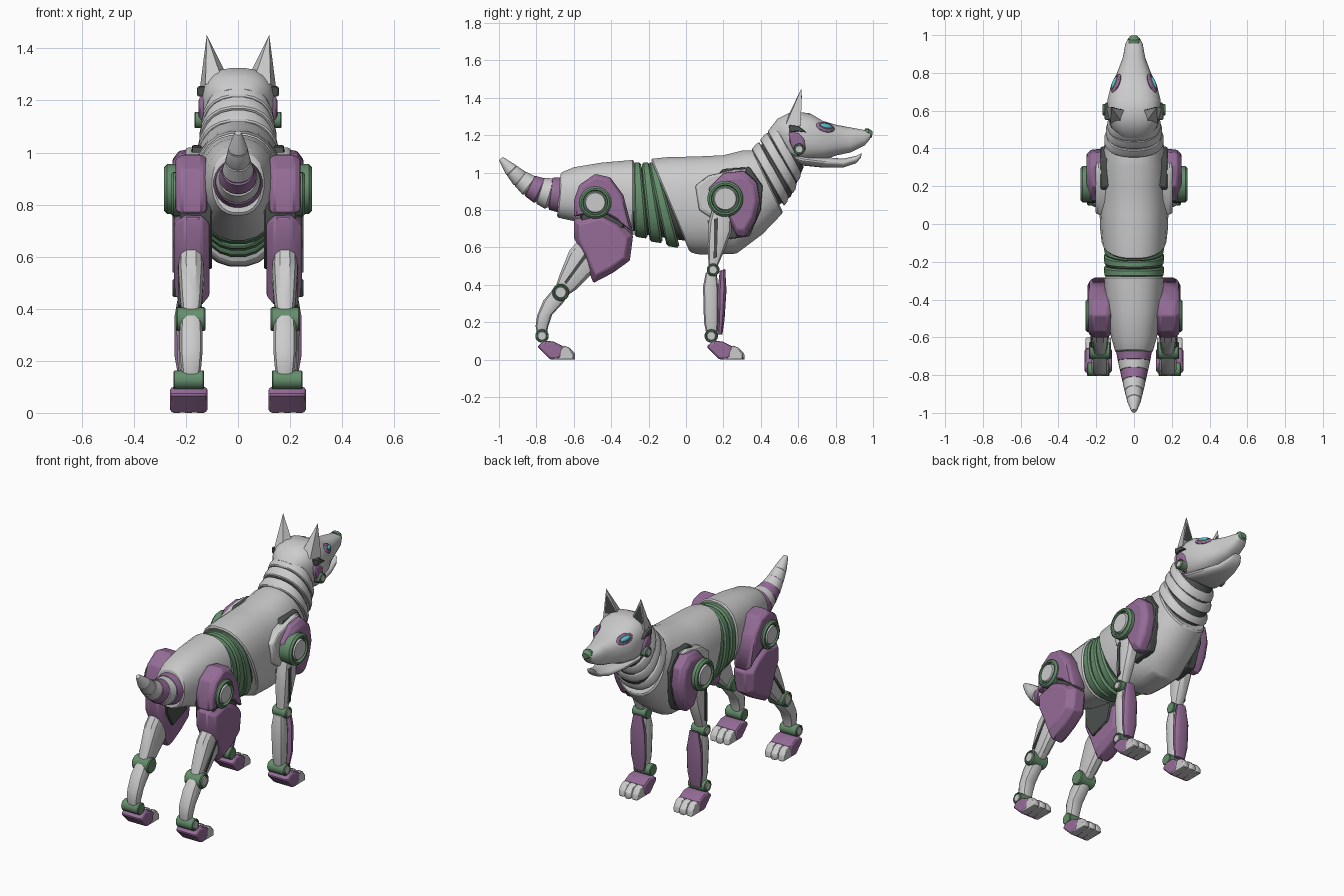
import bpy, bmesh, math
from mathutils import Vector, Matrix

PURPLE, GREEN = ("purple", (0.30, 0.15, 0.31, 1)), ("green", (0.13, 0.27, 0.15, 1))
DARK, CYAN = ("dark", (0.07, 0.08, 0.075, 1)), ("cyan", (0.1, 0.55, 0.65, 1))


def finish(name, bm, color=None, mirror=False, bevel=0, angle=32):
    bmesh.ops.recalc_face_normals(bm, faces=bm.faces)
    me = bpy.data.meshes.new(name)
    bm.to_mesh(me)
    bm.free()
    me.shade_smooth()
    me.set_sharp_from_angle(angle=math.radians(angle))
    ob = bpy.data.objects.new(name, me)
    bpy.context.collection.objects.link(ob)
    if color:
        mat = bpy.data.materials.get(color[0]) or bpy.data.materials.new(color[0])
        mat.diffuse_color = color[1]
        me.materials.append(mat)
    if bevel:
        b = ob.modifiers.new("bevel", 'BEVEL')
        b.width, b.segments, b.limit_method = bevel, 1, 'ANGLE'
    if mirror:
        ob.modifiers.new("mirror", 'MIRROR')
    return ob


def skin(bm, loops):
    vs = [[bm.verts.new(p) for p in l] for l in loops]
    n = len(vs[0])
    for a, b in zip(vs, vs[1:]):
        for i in range(n):
            bm.faces.new((a[i], a[(i + 1) % n], b[(i + 1) % n], b[i]))
    bm.faces.new(vs[0])
    bm.faces.new(vs[-1])


# Loft through rings given as (y, z of one edge, y, z of opposite edge, half width)
def loft(name, rings, color=None, x=0, n=24, p=2.3, bevel=0):
    loops = []
    for y0, z0, y1, z1, w in rings:
        c, h = Vector((x, (y0 + y1) / 2, (z0 + z1) / 2)), Vector((0, (y0 - y1) / 2, (z0 - z1) / 2))
        loop = []
        for i in range(n):
            t = 2 * math.pi * (i + 0.5) / n
            s, k = math.sin(t), math.cos(t)
            sx = math.copysign(abs(s) ** (2 / p), s)
            sk = math.copysign(abs(k) ** (2 / p), k)
            loop.append(c + h * sk + Vector((w * sx, 0, 0)))
        loops.append(loop)
    bm = bmesh.new()
    skin(bm, loops)
    return finish(name, bm, color, x != 0, bevel)


# Side-profile slab: layers are (x, scale of the outline)
def slab(name, pts, layers, color=None, bevel=0.006):
    cy, cz = sum(p[0] for p in pts) / len(pts), sum(p[1] for p in pts) / len(pts)
    bm = bmesh.new()
    skin(bm, [[(x, cy + (y - cy) * s, cz + (z - cz) * s) for y, z in pts] for x, s in layers])
    return finish(name, bm, color, True, bevel)


# Joint: green drum with a dark groove and a grey cap on the outside
def joint(name, y, z, r, x0, x1):
    def drum(nm, prof, col):
        bm = bmesh.new()
        skin(bm, [[(x, y + q * math.cos(a), z + q * math.sin(a))
                   for a in [2 * math.pi * i / 24 for i in range(24)]] for x, q in prof])
        finish(nm, bm, col, True)
    b = r * 0.12
    drum(name + "_ring", [(x0, r - b), (x0 + b, r), (x1 - b, r), (x1, r - b), (x1, r * .78), (x1 - b * 1.5, r * .74)], GREEN)
    drum(name + "_cap", [(x0 + b, r * .66), (x1 - b, r * .66), (x1, r * .6)], None)


# Torso
loft("chest", [(-.19, 1.075, .02, .575, .172), (-.1, 1.085, .06, .562, .18), (.05, 1.088, .15, .56, .185),
               (.2, 1.095, .27, .565, .182), (.3, 1.12, .41, .67, .172), (.36, 1.12, .52, .785, .15)], bevel=.008)
loft("waist_core", [(-.4, 1.02, -.4, .72, .135), (-.22, 1.03, -.18, .66, .145), (0, 1.04, .1, .62, .15)], DARK)
for i, (t, b, zb) in enumerate([(-.262, -.245, .655), (-.215, -.165, .63), (-.18, -.075, .605)]):
    loft(f"waist_band_{i}", [(t - .022, 1.045, b - .03, zb + .012, .15), (t - .012, 1.055, b - .02, zb, .158),
                             (t + .012, 1.055, b + .03, zb - .008, .16), (t + .022, 1.045, b + .04, zb + .005, .152)], GREEN)
loft("pelvis", [(-.278, 1.07, -.28, .66, .16), (-.45, 1.055, -.45, .69, .148),
                (-.6, 1.03, -.6, .74, .122), (-.67, 1.0, -.69, .76, .098)], bevel=.008)

# Tail segments, each flaring toward its base
path = [(-.66, .88), (-.73, .888), (-.785, .905), (-.84, .932), (-.89, .97), (-.935, 1.015), (-.99, 1.075)]
rad = [.098, .085, .072, .06, .048, .037, .016]
for i in range(6):
    a, b = Vector(path[i]), Vector(path[i + 1])
    d = (b - a).normalized()
    u = Vector((d.y, -d.x))
    e = a - d * .012
    rings = []
    for c, r in ((e, rad[i] * .9), (a, rad[i]), (b - d * .008, rad[i + 1] * 1.02), (b, rad[i + 1] * .8)):
        rings.append((*(c + u * r), *(c - u * r), r))
    loft(f"tail_segment_{i}", rings, PURPLE if i in (0, 2) else None, p=2)

# Neck collars over a dark core
loft("neck_core", [(.3, 1.06, .46, .8, .125), (.38, 1.13, .56, .87, .125), (.5, 1.24, .63, 1.03, .11)], DARK)
collars = [(.35, 1.125, .525, .82, .158), (.395, 1.175, .568, .885, .15), (.435, 1.22, .592, .945, .142)]
for i, (y0, z0, y1, z1, w) in enumerate(collars):
    loft(f"neck_collar_{i}", [(y0, z0, y1, z1, w), (y0 + .018, z0 + .022, y1 + .018, z1 + .024, w * .99),
                              (y0 + .04, z0 + .042, y1 + .024, z1 + .055, w * .9)], bevel=.005)

# Head, jaw and nose
loft("skull", [(.455, 1.245, .52, 1.12, .085), (.49, 1.29, .55, 1.07, .122), (.56, 1.325, .59, 1.06, .143),
               (.66, 1.32, .65, 1.058, .142), (.73, 1.278, .74, 1.07, .122), (.80, 1.257, .81, 1.093, .088),
               (.88, 1.242, .88, 1.108, .06), (.955, 1.228, .955, 1.145, .046), (.985, 1.218, .985, 1.18, .03)], p=2.6)
loft("jaw", [(.55, 1.12, .57, 1.06, .1), (.62, 1.1, .62, 1.038, .112), (.72, 1.085, .72, 1.028, .095),
             (.84, 1.075, .84, 1.027, .062), (.91, 1.09, .91, 1.05, .045), (.94, 1.105, .935, 1.08, .028)])
loft("nose", [(.955, 1.235, .965, 1.19, .03), (.975, 1.238, .98, 1.18, .032), (.997, 1.222, .995, 1.19, .02)], GREEN, n=12)

# Ears with a dark hollow at the front
bm = bmesh.new()
tip = bm.verts.new((.12, .618, 1.452))
base = [bm.verts.new(p) for p in [(.04, .60, 1.29), (.065, .54, 1.29), (.125, .535, 1.26), (.146, .615, 1.25), (.092, .6, 1.29)]]
bm.faces.new(base)
for i in range(5):
    bm.faces.new((base[i], base[(i + 1) % 5], tip))
finish("ear", bm, None, True)
bm = bmesh.new()
bm.faces.new([bm.verts.new(p) for p in [(.055, .604, 1.31), (.135, .613, 1.29), (.117, .62, 1.42)]])
finish("ear_hollow", bm, DARK, True)

# Eyes: purple socket with a glowing lens
normal = Vector((.72, .38, .5)).normalized()
lng = Vector((-.35, .9, -.18))
lng = (lng - normal * lng.dot(normal)).normalized()
frame = Matrix((lng, normal.cross(lng), normal)).transposed().to_4x4()
for nm, off, sc, col in (("eye_socket", 0, (.054, .031, .014), PURPLE), ("eye_rim", .006, (.043, .022, .012), DARK),
                         ("eye_lens", .01, (.034, .014, .011), CYAN)):
    bm = bmesh.new()
    bmesh.ops.create_uvsphere(bm, u_segments=16, v_segments=8, radius=1)
    pos = Vector((.096, .745, 1.243)) + normal * off
    bm.transform(Matrix.Translation(pos) @ frame @ Matrix.Diagonal((*sc, 1)))
    finish(nm, bm, col, True)

# Cheek hardware
slab("cheek_plate", [(.55, 1.22), (.60, 1.215), (.635, 1.18), (.64, 1.12), (.6, 1.085), (.575, 1.12), (.555, 1.16)],
     [(.10, 1), (.14, 1), (.151, .8)], PURPLE)
slab("temple_block", [(.55, 1.255), (.6, 1.25), (.645, 1.215), (.6, 1.22), (.555, 1.215)], [(.1, 1), (.15, 1), (.157, .8)], DARK, .003)
joint("jaw_joint", .605, 1.125, .031, .12, .167)

# Shoulders
slab("shoulder_pad", [(.12, .92), (.2, 1.0), (.31, 1.012), (.38, .95), (.397, .85), (.37, .74), (.32, .655), (.27, .66),
                      (.22, .76), (.13, .8)], [(.14, .9), (.175, 1), (.225, .98), (.252, .78)], PURPLE)
slab("shoulder_shield", [(.05, .93), (.12, .985), (.27, 1.02), (.33, 1.02), (.2, .9), (.13, .76), (.07, .80)],
     [(.14, 1), (.195, 1), (.205, .9)])
slab("shoulder_gasket", [(.08, .9), (.2, 1.02), (.34, 1.03), (.41, .93), (.4, .8), (.34, .66), (.2, .64), (.1, .74)],
     [(.13, 1), (.172, 1), (.178, .96)], DARK)
joint("shoulder_joint", .21, .86, .096, .17, .284)

# Front legs
FX = .205
loft("upper_arm", [(.25, .84, .15, .84, .035), (.245, .68, .12, .74, .045), (.205, .58, .115, .62, .042),
                   (.165, .49, .12, .49, .032)], None, FX, 12, 2.8)
slab("upper_arm_inlay", [(.15, .75), (.172, .76), (.165, .55), (.148, .54)], [(.2, 1), (.252, 1)], DARK, 0)
joint("elbow", .145, .48, .034, .155, .252)
loft("forearm", [(.165, .465, .105, .465, .034), (.175, .37, .09, .39, .044), (.175, .2, .095, .2, .038),
                 (.165, .13, .11, .13, .03)], None, .195, 12, 2.8)
loft("forearm_guard", [(.21, .485, .18, .475, .03), (.217, .37, .168, .37, .05), (.207, .22, .168, .22, .05),
                       (.195, .135, .168, .135, .035)], PURPLE, .195, 12, 3)

# Hind thighs: cap above, tapering shell below
layers = [(.11, .82), (.14, 1), (.205, 1), (.245, .8)]
slab("thigh_cap", [(-.6, .765), (-.6, .85), (-.57, .935), (-.485, .993), (-.405, .975), (-.335, .88), (-.283, .68),
                   (-.36, .74), (-.45, .79)], [(.12, .9), (.14, 1), (.215, 1), (.24, .88)], PURPLE)
slab("thigh_shell", [(-.6, .75), (-.46, .785), (-.36, .735), (-.283, .665), (-.30, .53), (-.39, .465), (-.495, .41),
                     (-.55, .55), (-.598, .65)], layers, PURPLE)
slab("thigh_core", [(-.57, .8), (-.5, .93), (-.39, .9), (-.32, .74), (-.36, .6), (-.5, .55), (-.56, .65)],
     [(.1, 1), (.222, .95)], DARK)
joint("hip_joint", -.485, .84, .086, .15, .258)

# Hind lower legs
HX = .18
loft("shin", [(-.43, .56, -.53, .69, .045), (-.495, .465, -.625, .585, .05), (-.585, .375, -.675, .46, .042),
              (-.645, .335, -.70, .385, .033)], None, HX, 12, 2.8)
slab("shin_inlay", [(-.54, .57), (-.53, .55), (-.64, .405), (-.65, .415)], [(.2, 1), (.231, 1)], DARK, 0)
joint("hock", -.67, .36, .046, .125, .238)
loft("metatarsus", [(-.635, .365, -.705, .385, .04), (-.65, .31, -.765, .315, .045), (-.715, .24, -.797, .235, .045),
                    (-.735, .18, -.805, .18, .04), (-.745, .13, -.795, .13, .032)], None, HX, 12, 2.8)

# Ankles and paws, same for every leg
for leg, y in (("front", .135), ("hind", -.77)):
    joint(f"{leg}_ankle", y, .127, .036, .13, .248)
    slab(f"{leg}_heel", [(y + a, b) for a, b in [(-.025, .07), (.01, .1), (.06, .098), (.115, .07), (.1, .005), (.045, 0)]],
         [(.117, .88), (.13, 1), (.248, 1), (.261, .88)], PURPLE)
    for i in range(3):
        c = .144 + .0455 * i
        k = .008 if i == 1 else 0
        slab(f"{leg}_toe_{i}", [(y + a, b) for a, b in [(.052, 0), (.09, .05), (.115, .076), (.145, .065), (.168 + k, .035), (.17 + k, 0)]],
             [(c - .022, .88), (c - .012, 1), (c + .012, 1), (c + .022, .88)], None, .003)
